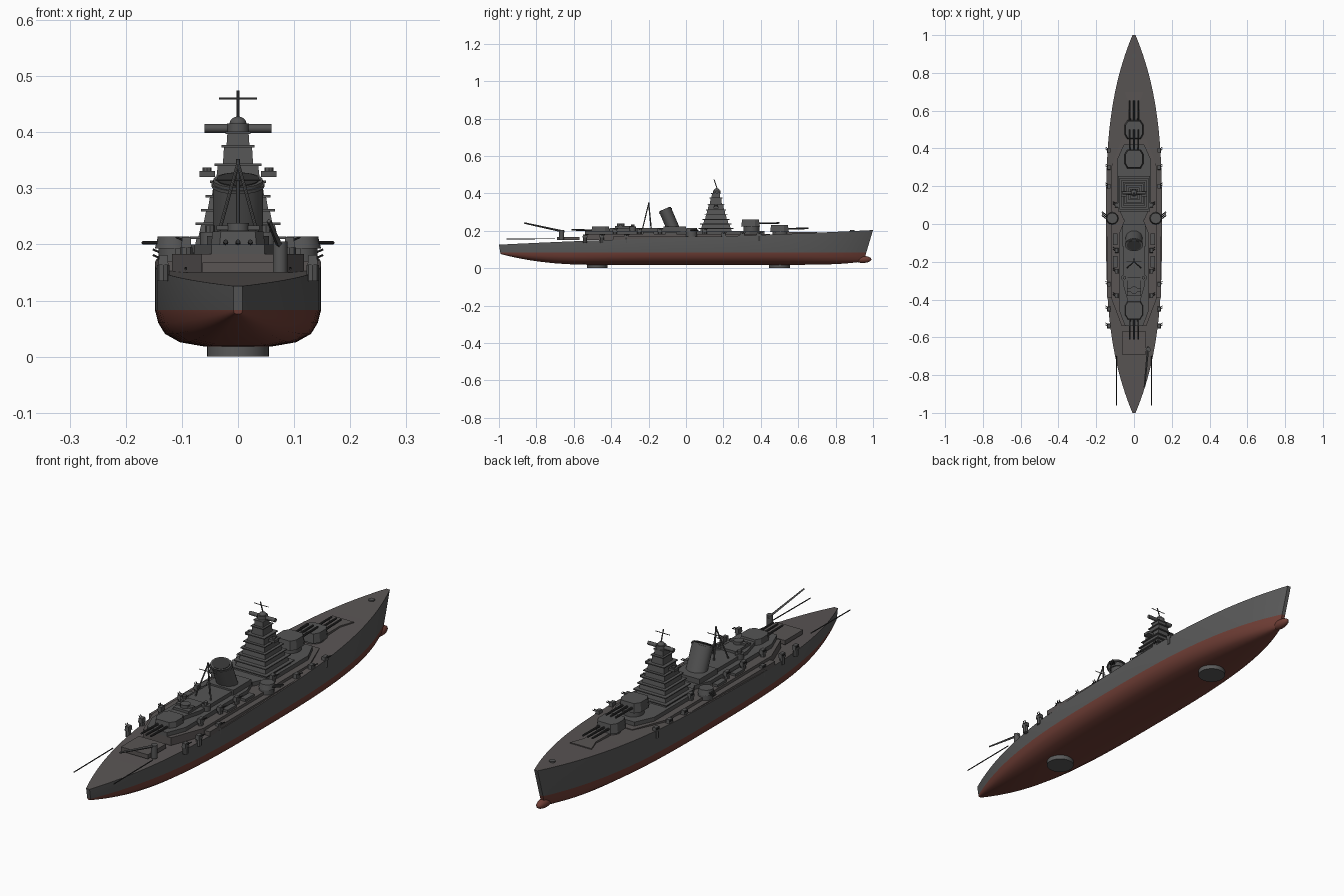
import bpy, bmesh, math
from mathutils import Vector

if "Cube" in bpy.data.objects:
    bpy.data.objects.remove(bpy.data.objects["Cube"])


def material(name, rgb):
    m = bpy.data.materials.new(name)
    m.use_nodes = True
    m.diffuse_color = (*rgb, 1)
    m.node_tree.nodes["Principled BSDF"].inputs["Base Color"].default_value = (*rgb, 1)
    return m


HULL = material("hull grey", (0.1, 0.1, 0.1))
DECK = material("deck grey", (0.1, 0.09, 0.088))
STEEL = material("steel grey", (0.09, 0.09, 0.09))
DARK = material("gun metal", (0.035, 0.035, 0.035))
RED = material("bottom red", (0.16, 0.048, 0.036))


def finish(name, bm, mats, smooth=False):
    bmesh.ops.recalc_face_normals(bm, faces=bm.faces)
    mesh = bpy.data.meshes.new(name)
    bm.to_mesh(mesh)
    bm.free()
    for m in mats:
        mesh.materials.append(m)
    ob = bpy.data.objects.new(name, mesh)
    bpy.context.collection.objects.link(ob)
    if smooth:
        bpy.ops.object.select_all(action="DESELECT")
        bpy.context.view_layer.objects.active = ob
        ob.select_set(True)
        bpy.ops.object.shade_smooth_by_angle(angle=math.radians(35))
    return ob


def prism(name, plan, z0, z1, taper=1.0, mat=STEEL):
    """Extrude a plan outline upwards, shrinking its top about its middle."""
    bm = bmesh.new()
    c = sum((Vector(p) for p in plan), Vector((0, 0))) / len(plan)
    low = [bm.verts.new((x, y, z0)) for x, y in plan]
    top = [bm.verts.new((c.x + (x - c.x) * taper, c.y + (y - c.y) * taper, z1)) for x, y in plan]
    bm.faces.new(low)
    bm.faces.new(top)
    n = len(plan)
    for i in range(n):
        bm.faces.new((low[i], low[(i + 1) % n], top[(i + 1) % n], top[i]))
    return finish(name, bm, [mat])


def box(name, x, y, hx, hy, z0, z1, taper=1.0, mat=STEEL):
    return prism(name, [(x - hx, y - hy), (x + hx, y - hy), (x + hx, y + hy), (x - hx, y + hy)], z0, z1, taper, mat)


def house(name, half, y0, y1, z0, z1, end=0.08, narrow=0.6, mat=STEEL):
    """Deckhouse with tapered ends."""
    right = [(half * narrow, y0), (half, y0 + end), (half, y1 - end), (half * narrow, y1)]
    return prism(name, right + [(-x, y) for x, y in reversed(right)], z0, z1, 1, mat)


def rod(name, a, b, r, r2=None, sides=8, mat=STEEL, scale_x=1.0):
    """Cylinder or cone between two points."""
    a, b = Vector(a), Vector(b)
    bm = bmesh.new()
    bmesh.ops.create_cone(bm, cap_ends=True, segments=sides, radius1=r,
                          radius2=r if r2 is None else r2, depth=(b - a).length)
    turn = Vector((0, 0, 1)).rotation_difference(b - a)
    for v in bm.verts:
        v.co = turn @ v.co
        v.co.x *= scale_x
        v.co += (a + b) / 2
    return finish(name, bm, [mat], sides > 8)


def ball(name, at, size, mat):
    bm = bmesh.new()
    bmesh.ops.create_uvsphere(bm, u_segments=20, v_segments=12, radius=1)
    for v in bm.verts:
        v.co = Vector(v.co[i] * size[i] + at[i] for i in range(3))
    return finish(name, bm, [mat], True)


# Hull: lofted sections, red below the waterline
WATER = 0.083


def deck_z(y):
    return 0.165 + 0.028 * y + 0.011 * y * abs(y)


def build_hull():
    lower = [(0, 0), (0.4, 0), (0.7, 0.12), (0.88, 0.35), (0.96, 0.65), (1, 1)]
    bm = bmesh.new()
    rows = []
    for i in range(49):
        y = -math.cos(math.pi * i / 48)
        half = 0.008 + 0.14 * (1 - abs(y) ** 3)
        keel = 0.018 + (0.058 * max(0, -y - 0.45) ** 2.5 / 0.55 ** 2.5 if y < 0 else 0.02 * y ** 8)
        pts = [(u * half, keel + t * (WATER - keel)) for u, t in lower]
        pts.append((half, deck_z(y)))
        pts = [(-x, z) for x, z in reversed(pts[1:])] + pts
        row = []
        for x, z in pts:
            drop = (deck_z(y) - z) / 0.15
            shift = 0.045 * y ** 4 if y > 0 else -0.025 * y ** 4
            row.append(bm.verts.new((x, y - shift * drop, z)))
        rows.append(row)
    for a, b in zip(rows, rows[1:]):
        for j in range(len(a) - 1):
            f = bm.faces.new((a[j], a[j + 1], b[j + 1], b[j]))
            f.material_index = 0 if j in (0, len(a) - 2) else 1
        f = bm.faces.new((a[0], b[0], b[-1], a[-1]))
        f.material_index = 2
    for row in (rows[0], rows[-1]):
        bm.faces.new((row[0], row[1], row[-2], row[-1]))
        bm.faces.new(row[1:-1]).material_index = 1
    finish("hull", bm, [HULL, RED, DECK], True)


build_hull()
ball("bow_bulb", (0, 0.945, 0.047), (0.019, 0.046, 0.019), RED)
for y in (-0.475, 0.5):
    rod("bottom_disc", (0, y, 0), (0, y, 0.03), 0.055, sides=32, mat=HULL)

# Deckhouses
house("main_deckhouse", 0.118, -0.54, 0.45, 0.15, 0.183, 0.14, 0.55, DECK)
house("aft_house_lower", 0.078, -0.54, 0.03, 0.18, 0.2)
house("aft_house_upper", 0.055, -0.41, 0.0, 0.2, 0.215)
house("fore_house", 0.09, 0.02, 0.42, 0.18, 0.2)
box("aft_control_house", 0, -0.33, 0.036, 0.05, 0.2, 0.225)
rod("aft_director", (0, -0.35, 0.22), (0, -0.35, 0.238), 0.02, sides=12)
box("aft_rangefinder", 0, -0.35, 0.038, 0.008, 0.226, 0.234)
box("stern_hatch", 0, -0.63, 0.063, 0.06, 0.15, 0.168, mat=DECK)
prism("breakwater", [(-0.028, 0.54), (0.028, 0.54), (0.028, 0.64), (0.05, 0.7), (-0.05, 0.7), (-0.028, 0.64)],
      0.17, 0.194, mat=DECK)
rod("capstan", (0, 0.89, 0.19), (0, 0.89, 0.204), 0.012, sides=12)


# Main turrets
def turret(name, y, z, way):
    rod(name + "_barbette", (0, y, 0.15), (0, y, z), 0.042, sides=24)
    plan = [(-0.036, -0.055), (0.036, -0.055), (0.05, -0.03), (0.05, 0.02), (0.034, 0.045), (-0.034, 0.045),
            (-0.05, 0.02), (-0.05, -0.03)]
    prism(name + "_house", [(x, y + way * d) for x, d in plan], z, z + 0.038, 0.9)
    for x in (-0.022, 0, 0.022):
        rod(name + "_barrel", (x, y + way * 0.03, z + 0.018), (x, y + way * 0.15, z + 0.02), 0.005, 0.004, mat=DARK)


turret("fore_turret", 0.505, 0.193, 1)
turret("raised_turret", 0.35, 0.222, 1)
turret("aft_turret", -0.462, 0.185, -1)

# Bridge tower: stacked tiers, each with an overhanging ledge
tiers = [(0.086, 0.094, 0.18, 0.213), (0.076, 0.084, 0.213, 0.238), (0.066, 0.072, 0.238, 0.262),
         (0.058, 0.062, 0.262, 0.287), (0.05, 0.054, 0.287, 0.313), (0.042, 0.046, 0.313, 0.343),
         (0.029, 0.034, 0.343, 0.376), (0.022, 0.025, 0.376, 0.4)]
for hx, hy, z0, z1 in tiers:
    box("tower_tier", 0, 0.16, hx * 0.93, hy * 0.93, z0, z1, 0.92)
    box("tower_ledge", 0, 0.16, hx, hy, z1 - 0.003, z1 + 0.001)
rod("tower_rangefinder", (-0.06, 0.165, 0.407), (0.06, 0.165, 0.407), 0.008, sides=12)
rod("rangefinder_drum", (0, 0.165, 0.398), (0, 0.165, 0.416), 0.02, sides=16)
ball("tower_dome", (0, 0.165, 0.416), (0.015, 0.015, 0.012), STEEL)
rod("tower_mast", (0, 0.168, 0.42), (0, 0.15, 0.474), 0.0025)
rod("tower_yard", (-0.034, 0.155, 0.46), (0.034, 0.155, 0.46), 0.0015)

# Funnel with dark mouth, leaning aft
base, tip = Vector((0, -0.055, 0.18)), Vector((0, -0.113, 0.315))
lean = (tip - base).normalized()
rod("funnel", base, tip, 0.034, sides=28, scale_x=1.3)
rod("funnel_rim", tip - lean * 0.012, tip - lean * 0.006, 0.0365, sides=28, scale_x=1.3)
rod("funnel_mouth", tip, tip + lean * 0.002, 0.029, sides=28, mat=DARK, scale_x=1.3)
box("funnel_base", 0, -0.06, 0.062, 0.06, 0.2, 0.222)

# Tripod mast
rod("mast_pole", (0, -0.185, 0.2), (0, -0.2, 0.352), 0.0035)
rod("mast_yard", (-0.04, -0.2, 0.315), (0.04, -0.2, 0.315), 0.0015)

# Crane on the stern
rod("crane_post", (0.075, -0.665, 0.15), (0.075, -0.665, 0.205), 0.013, sides=12)
rod("crane_jib", (0.075, -0.65, 0.195), (0.055, -0.865, 0.242), 0.006, 0.004, sides=4)


# Paired fittings on both sides
def deck_gun(x, y, z, side):
    rod("gun_base", (x, y, z - 0.02), (x, y, z + 0.008), 0.011)
    box("gun_shield", x, y, 0.009, 0.013, z + 0.008, z + 0.026, 0.85)
    for d in (-0.005, 0.005):
        rod("gun_barrel", (x, y + d, z + 0.018), (x + side * 0.018, y + d + 0.012, z + 0.026), 0.002, mat=DARK)


for s in (-1, 1):
    rod("mast_leg", (s * 0.04, -0.235, 0.2), (0, -0.2, 0.345), 0.003)
    rod("stern_boom", (s * 0.093, -0.7, 0.158), (s * 0.093, -0.96, 0.156), 0.0022, mat=DARK)
    box("tower_wing_director", s * 0.055, 0.16, 0.014, 0.014, 0.32, 0.331)
    rod("wing_director_cap", (s * 0.055, 0.16, 0.331), (s * 0.055, 0.16, 0.337), 0.008)
    # Side turrets with outboard barrels
    rod("sponson", (s * 0.112, 0.03, 0.15), (s * 0.112, 0.03, 0.193), 0.03, sides=16)
    rod("side_turret", (s * 0.115, 0.03, 0.193), (s * 0.115, 0.03, 0.214), 0.033, 0.028, sides=12)
    for d in (-0.01, 0, 0.01):
        rod("side_barrel", (s * 0.13, 0.025 + d, 0.203), (s * 0.17, 0.055 + d, 0.203), 0.003, mat=DARK)
    # Walkways, lockers and light guns
    box("side_walkway", s * 0.128, -0.07, 0.014, 0.32, 0.15, 0.171, mat=DECK)
    for y in (0.39, 0.3, 0.2, -0.32, -0.45, -0.54):
        deck_gun(s * 0.133, y, 0.165 if y > 0 else 0.155, s)
    for y in (0.1, -0.14, -0.25, -0.38):
        deck_gun(s * 0.092, y, 0.187, s)
    for y in (-0.08, -0.2):
        box("deck_locker", s * 0.1, y, 0.012, 0.03, 0.18, 0.193)
    rod("flak_tub", (s * 0.05, -0.285, 0.19), (s * 0.05, -0.285, 0.222), 0.018, sides=12)
    rod("searchlight", (s * 0.05, -0.285, 0.222), (s * 0.05, -0.285, 0.234), 0.009)
